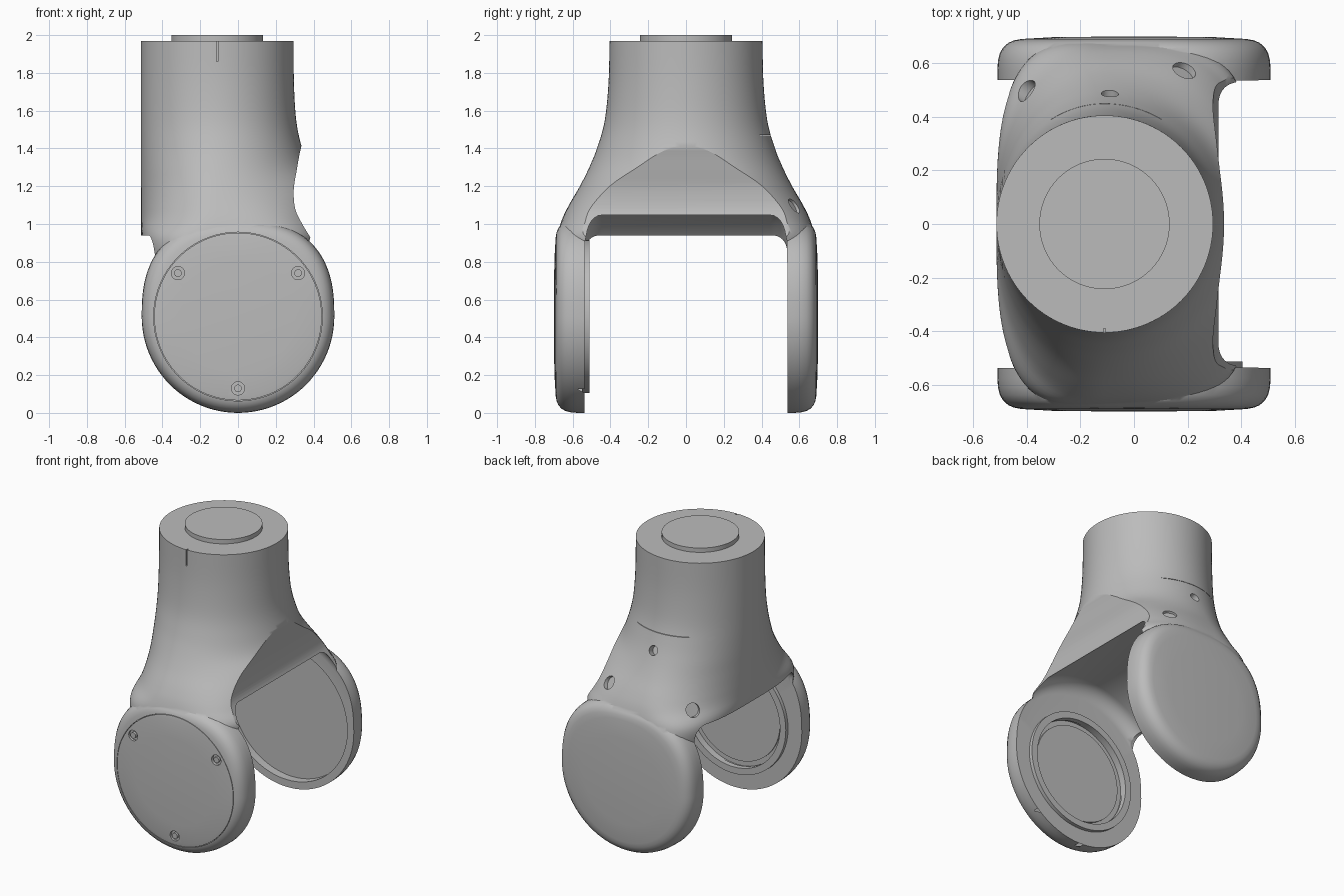
import bpy, bmesh, math
from mathutils import Matrix, Vector

cube = bpy.data.objects.get("Cube")
if cube:
    bpy.data.objects.remove(cube, do_unlink=True)

SEG = 96
AXIS_Z = 0.51      # height of the fork's hinge axis
NECK_X = -0.11     # offset of the collar

grey = bpy.data.materials.new("satin grey")
grey.use_nodes = True
grey.diffuse_color = (0.5, 0.5, 0.5, 1)
grey.node_tree.nodes["Principled BSDF"].inputs["Base Color"].default_value = (0.5, 0.5, 0.5, 1)


def finish(name, bm):
    bmesh.ops.remove_doubles(bm, verts=bm.verts, dist=1e-5)
    bmesh.ops.recalc_face_normals(bm, faces=bm.faces)
    mesh = bpy.data.meshes.new(name)
    bm.to_mesh(mesh)
    bm.free()
    ob = bpy.data.objects.new(name, mesh)
    bpy.context.collection.objects.link(ob)
    mesh.materials.append(grey)
    return ob


def loft(name, rings, closed=False):
    """Skin a list of point rings; cap the ends unless closed."""
    bm = bmesh.new()
    vs = [[bm.verts.new(p) for p in ring] for ring in rings]
    pairs = list(zip(vs, vs[1:])) + ([(vs[-1], vs[0])] if closed else [])
    for a, b in pairs:
        for i in range(len(a)):
            j = (i + 1) % len(a)
            bm.faces.new((a[i], a[j], b[j], b[i]))
    if not closed:
        bm.faces.new(vs[0])
        bm.faces.new(vs[-1])
    return finish(name, bm)


def power(value, n):
    return math.copysign(abs(value) ** (2 / n), value)


def lathe(name, profile, side=1, closed=False, shoulder=2):
    """Turn (radius, y) points around the hinge axis; outer rings may have a squarer top half."""
    rings = []
    for r, y in profile:
        ring = []
        for i in range(SEG):
            a = math.tau * i / SEG
            c, s = math.cos(a), math.sin(a)
            n = 2 + (shoulder - 2) * min(1, max(0, (r - .4) / .06)) if s > 0 else 2
            ring.append((r * power(c, n), side * y, AXIS_Z + r * power(s, n)))
        rings.append(ring)
    return loft(name, rings, closed)


def rod(name, centre, direction, radius, length):
    bm = bmesh.new()
    turn = Vector(direction).to_track_quat('Z', 'Y').to_matrix().to_4x4()
    bmesh.ops.create_cone(bm, cap_ends=True, segments=SEG if radius > 0.1 else 32,
                          radius1=radius, radius2=radius, depth=length,
                          matrix=Matrix.Translation(centre) @ turn)
    return finish(name, bm)


def box(name, low, high, bevel=0):
    bm = bmesh.new()
    bmesh.ops.create_cube(bm, size=1)
    for v in bm.verts:
        v.co = [l if c < 0 else h for c, l, h in zip(v.co, low, high)]
    if bevel:
        bmesh.ops.bevel(bm, geom=bm.edges[:], offset=bevel, segments=8, profile=0.5, affect='EDGES')
    return finish(name, bm)


def combine(target, other, operation):
    mod = target.modifiers.new("bool", 'BOOLEAN')
    mod.operation, mod.object, mod.solver = operation, other, 'EXACT'
    bpy.context.view_layer.objects.active = target
    bpy.ops.object.modifier_apply(modifier=mod.name)
    bpy.data.objects.remove(other, do_unlink=True)


def spline(rows, steps=5):
    """Catmull-Rom interpolation through rows of numbers."""
    out = []
    for i in range(len(rows) - 1):
        quad = [rows[max(0, min(len(rows) - 1, i + k))] for k in (-1, 0, 1, 2)]
        for s in range(steps):
            t = s / steps
            out.append([b + t * ((c - a) + t * ((2*a - 5*b + 4*c - d) + t * (3*b - a - 3*c + d))) / 2
                        if s else b for a, b, c, d in zip(*quad)])
    return out + [rows[-1]]


# Flared body: z, half depth, right and left half widths with their roundness
sections = [
    (1.97, .405, .405, 2, .403, 2),
    (1.75, .41, .406, 2, .403, 2),
    (1.55, .43, .418, 2, .403, 2),
    (1.41, .468, .447, 2, .403, 2),
    (1.3, .512, .49, 2, .403, 2),
    (1.2, .562, .565, 2.1, .403, 2),
    (1.1, .62, .56, 2.6, .403, 2.1),
    (1.02, .658, .555, 3.1, .403, 2.4),
    (.93, .682, .56, 3.8, .402, 3.3),
    (.82, .688, .53, 3.5, .385, 3.4),
    (.68, .68, .48, 3.5, .34, 3.4),
    (.5, .65, .42, 3.5, .3, 3.4),
]


def section_ring(z, depth, wide_r, round_r, wide_l, round_l):
    ring = []
    for i in range(SEG):
        a = math.tau * i / SEG
        c, s = math.cos(a), math.sin(a)
        wide, n = (wide_r, round_r) if c >= 0 else (wide_l, round_l)
        ring.append((NECK_X + wide * power(c, n), depth * power(s, n), z))
    return ring


body = loft("fork_body", [section_ring(*row) for row in spline(sections)])

# Concave scoop along one side of the neck
scoop = spline([(.39, 1.6), (.335, 1.41), (.31, 1.28), (.295, 1.18), (.303, 1.08),
                (.34, 1.0), (.395, .91), (.45, .82), (.54, .7)])
scoop += [(.9, .7), (.9, 1.6)]
combine(body, loft("scoop", [[(x, y, z) for x, z in scoop] for y in (-1, 1)]), 'DIFFERENCE')

# Round cheeks of the fork, squarer where they run into the neck
dome = [(0, .70), (.3, .697), (.42, .69), (.447, .685), (.468, .676), (.487, .66),
        (.5, .638), (.507, .61), (.51, .575), (.51, .45), (0, .45)]
for side in (-1, 1):
    combine(body, lathe("cheek", dome, side, shoulder=2.55), 'UNION')

# Clearance for the joint between the cheeks, with rounded corners
GAP, REACH, FILLET = 0.537, 0.6225, 0.09
corner = [(REACH - FILLET * (1 - math.cos(a)), GAP - FILLET * (1 - math.sin(a)))
          for a in [math.pi / 2 * k / 8 for k in range(9)]]
clearance = [(0, -GAP)] + [(r, -y) for r, y in reversed(corner)] + corner + [(0, GAP)]
combine(body, lathe("clearance", clearance), 'DIFFERENCE')
combine(body, box("lip_cut", (-.9, -GAP, .2), (-.36, GAP, .94), .08), 'DIFFERENCE')

# Bearing recesses on the inner faces
combine(body, rod("front_recess", (0, -.5, AXIS_Z), (0, 1, 0), .365, .13), 'DIFFERENCE')
combine(body, rod("back_recess", (0, .5, AXIS_Z), (0, 1, 0), .46, .19), 'DIFFERENCE')

# Fine seam and screw pockets of the front cover
groove = [(.4435, .75), (.4465, .75), (.4465, .676), (.4435, .676)]
combine(body, lathe("cover_seam", groove, -1, True), 'DIFFERENCE')
screws = [(-.318, .74), (.318, .74), (0, .13)]
for x, z in screws:
    combine(body, rod("pocket", (x, -.7, z), (0, 1, 0), .035, .05), 'DIFFERENCE')

# Angled holes behind the neck, index notch and rear seam
for centre, direction, radius in [((.2, .595, 1.11), (.45, .8, .5), .045),
                                  ((-.42, .51, 1.04), (-.8, .55, .3), .045),
                                  ((-.09, .49, 1.36), (0, .92, .35), .032)]:
    combine(body, rod("hole", centre, direction, radius, .1), 'DIFFERENCE')
combine(body, box("notch", (-.114, -.5, 1.86), (-.106, -.39, 2.1)), 'DIFFERENCE')
combine(body, box("seam", (-.5, .39, 1.469), (.3, .6, 1.472)), 'DIFFERENCE')

# Separate fittings
parts = [body,
         rod("top_flange", (NECK_X, 0, 1.98), (0, 0, 1), .243, .04),
         lathe("bearing_ring", [(.405, .55), (.405, .512), (.36, .512), (.36, .55)], -1, True),
         rod("bearing_cap", (0, -.565, AXIS_Z), (0, 1, 0), .33, .02)]
for x, z in screws:
    parts.append(rod("cover_screw", (x, -.677, z), (0, 1, 0), .02, .03))

for ob in parts:
    bpy.ops.object.select_all(action='DESELECT')
    ob.select_set(True)
    bpy.context.view_layer.objects.active = ob
    bpy.ops.object.shade_smooth_by_angle(angle=math.radians(32))
